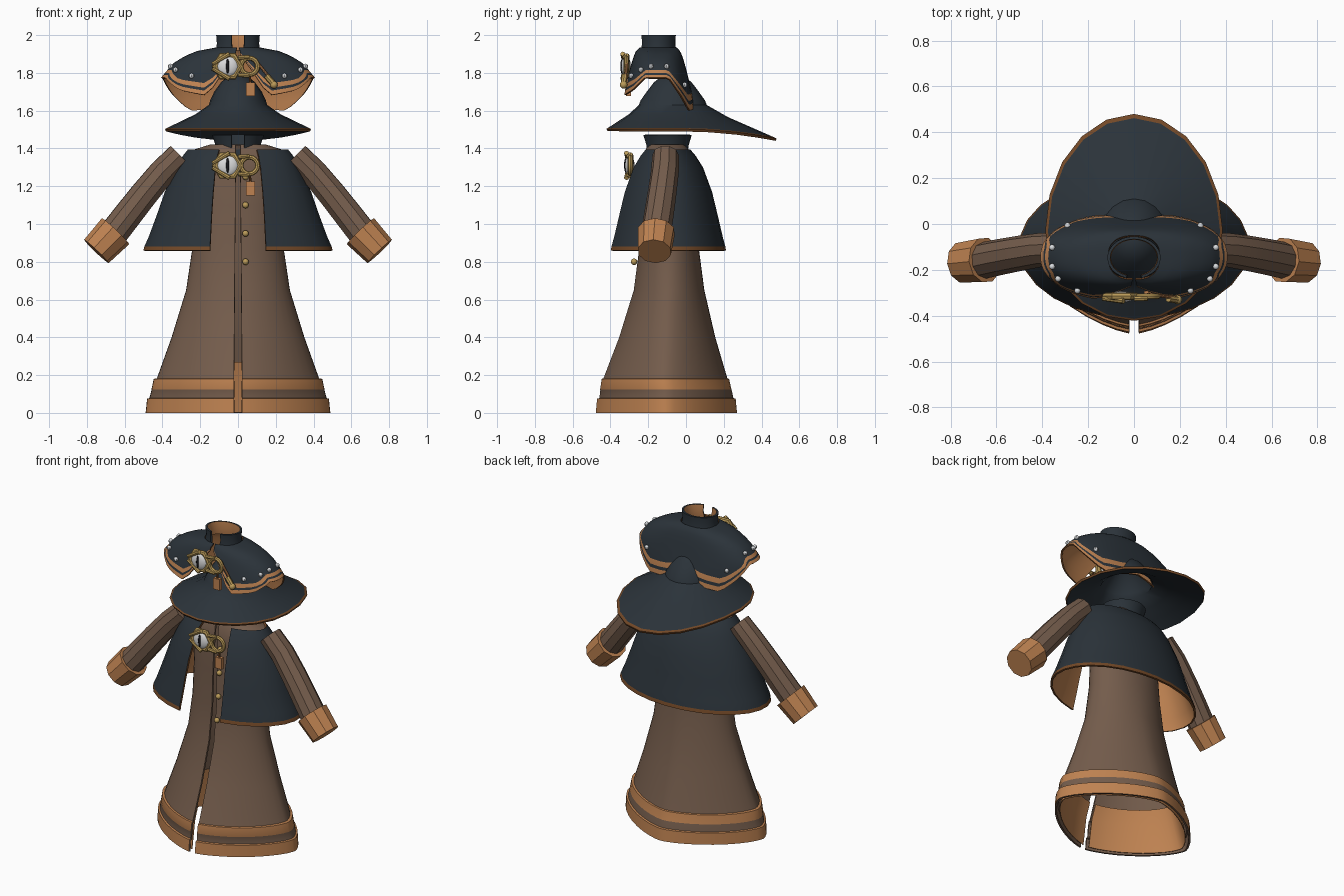
import bpy, bmesh, math
from mathutils import Vector

if "Cube" in bpy.data.objects:
    bpy.data.objects.remove(bpy.data.objects["Cube"])

def mat(name, rgb):
    m = bpy.data.materials.new(name)
    m.diffuse_color = (*rgb, 1)
    m.use_nodes = True
    m.node_tree.nodes["Principled BSDF"].inputs["Base Color"].default_value = m.diffuse_color
    return m

COAT = mat("brown_wool", (.175, .108, .072))
ORANGE = mat("orange_lining", (.52, .225, .083))
DARK = mat("dark_slate", (.024, .033, .042))
TRIM = mat("leather_trim", (.17, .065, .02))
GOLD = mat("old_gold", (.50, .33, .10))
WHITE = mat("eye_white", (.72, .72, .72))
BLACK = mat("pupil_black", (.008, .008, .01))
SILVER = mat("silver", (.68, .70, .72))

def smooth(ob, angle=35):
    bpy.ops.object.select_all(action='DESELECT')
    ob.select_set(True)
    bpy.context.view_layer.objects.active = ob
    for m in list(ob.modifiers):
        bpy.ops.object.modifier_apply(modifier=m.name)
    bpy.ops.object.shade_smooth_by_angle(angle=math.radians(angle))

def spow(v, e):
    return math.copysign(abs(v) ** e, v)

def sheet(name, f, n, rows, mats, row_mat, thick=.012):
    """Cloth from f(u, row), bottom row first. First slot is the rim, last slot the lining."""
    bm = bmesh.new()
    g = [[bm.verts.new(f(i / n, j)) for i in range(n + 1)] for j in range(rows)]
    for j in range(rows - 1):
        for i in range(n):
            fc = bm.faces.new((g[j][i], g[j][i + 1], g[j + 1][i + 1], g[j + 1][i]))
            fc.material_index = row_mat[j] if j < len(row_mat) else row_mat[-1]
    bmesh.ops.remove_doubles(bm, verts=bm.verts[:], dist=1e-5)
    me = bpy.data.meshes.new(name)
    bm.to_mesh(me)
    bm.free()
    for m in mats:
        me.materials.append(m)
    ob = bpy.data.objects.new(name, me)
    bpy.context.collection.objects.link(ob)
    s = ob.modifiers.new("thickness", 'SOLIDIFY')
    s.thickness, s.offset = thick, -1
    s.material_offset, s.material_offset_rim = 20, -20
    smooth(ob)
    return ob

def robe(name, rings, mats, row_mat, n=32, thick=.012, flare=0):
    """Open-fronted loft; ring = z, centre y, radius x, radius y, half gap. Flare pulls the hem into folds."""
    def f(u, j):
        z, cy, rx, ry, gap = rings[j]
        e = 1 + flare * max(0, 1 - z / .87)
        a = math.asin((gap / rx) ** (1 / e))
        t = a + u * (2 * math.pi - 2 * a)
        return (rx * spow(math.sin(t), e), cy - ry * spow(math.cos(t), e), z)
    return sheet(name, f, n, len(rings), mats, row_mat, thick)

def finish(name, m, scale=(1, 1, 1)):
    ob = bpy.context.object
    ob.name = name
    ob.scale = scale
    ob.data.materials.append(m)
    smooth(ob)
    return ob

def ball(name, p, r, m, scale=(1, 1, 1), seg=12):
    bpy.ops.mesh.primitive_uv_sphere_add(segments=seg, ring_count=8, radius=r, location=p)
    return finish(name, m, scale)

def rod(name, a, b, r1, r2, m, n=12):
    a, b = Vector(a), Vector(b)
    d = b - a
    bpy.ops.mesh.primitive_cone_add(vertices=n, radius1=r1, radius2=r2, depth=d.length,
                                    location=(a + b) / 2, rotation=d.to_track_quat('Z', 'Y').to_euler())
    return finish(name, m)

def tube(name, pts, m):
    """Bent tube; point = x, y, z, radius."""
    cu = bpy.data.curves.new(name, 'CURVE')
    cu.dimensions, cu.bevel_depth, cu.bevel_resolution, cu.use_fill_caps = '3D', 1, 3, True
    sp = cu.splines.new('POLY')
    sp.points.add(len(pts) - 1)
    for p, (x, y, z, r) in zip(sp.points, pts):
        p.co, p.radius = (x, y, z, 1), r
    ob = bpy.data.objects.new(name, cu)
    bpy.context.collection.objects.link(ob)
    bpy.ops.object.select_all(action='DESELECT')
    ob.select_set(True)
    bpy.context.view_layer.objects.active = ob
    bpy.ops.object.convert(target='MESH')
    finish(name, m)

# Long coat with banded, folded hem
FLARE = .36
coat = [(0, -.105, .49, .375, .022), (.075, -.105, .482, .368, .022),
        (.078, -.105, .470, .356, .022), (.12, -.107, .459, .349, .022),
        (.123, -.108, .459, .349, .022), (.18, -.11, .447, .338, .022),
        (.183, -.11, .43, .329, .022), (.4, -.1, .352, .255, .02),
        (.65, -.09, .275, .187, .018), (.87, -.09, .242, .158, .016), (1.1, -.095, .23, .145, .014),
        (1.3, -.1, .25, .13, .012), (1.385, -.1, .262, .118, .012), (1.42, -.1, .15, .1, .012)]
robe("coat", coat, [COAT, ORANGE, COAT], [1, 1, 0, 0, 1, 1, 0], 40, flare=FLARE)
robe("coat_lining", [(z, cy, rx - .017, ry - .017, .022) for z, cy, rx, ry in
     [(.004, -.105, .475, .36), (.18, -.11, .428, .327), (.27, -.106, .395, .296)]],
     [ORANGE], [0], 40, thick=.004, flare=FLARE)
robe("coat_collar", [(1.35, -.1, .115, .105, .03), (1.42, -.1, .12, .115, .035),
                     (1.47, -.1, .138, .13, .035)], [DARK], [0])

# Elbow-length cape
robe("cape", [(.86, -.1, .503, .312, .148), (.882, -.1, .497, .308, .148), (.93, -.1, .475, .295, .146),
              (1.05, -.1, .43, .267, .14), (1.17, -.1, .388, .238, .132), (1.3, -.1, .325, .19, .12),
              (1.36, -.1, .293, .152, .11), (1.395, -.1, .265, .122, .1)],
     [TRIM, DARK, ORANGE], [0, 1], 24, thick=.012)

# Sleeves and cuffs
for s, side in ((1, "left"), (-1, "right")):
    tube(side + "_sleeve", [(s * .31, -.108, 1.365, .07), (s * .40, -.112, 1.275, .074),
                            (s * .5, -.128, 1.155, .077), (s * .59, -.145, 1.04, .079),
                            (s * .66, -.16, .95, .08)], COAT)
    rod(side + "_cuff", (s * .648, -.157, .962), (s * .75, -.167, .855), .1, .09, ORANGE, 10)

# Wide hat: egg-shaped brim stretched to the back, with a low crown
def hat(u, j):
    t = u * 2 * math.pi
    s, c = math.sin(t), math.cos(t)
    crown = [(1.63, .155, .18), (1.655, .147, .17), (1.70, .126, .138), (1.75, .09, .1),
             (1.785, .05, .055), (1.795, 0, 0)]
    if j > 3:
        z, rx, ry = crown[j - 4]
        return (rx * s, -.07 - ry * c, z)
    k = (0, .05, .35, .7)[j]
    ex, ey = .387 * s, -.03 - c * (.392 if c > 0 else .51)
    ez = 1.503 - .05 * max(0, -c) ** 2
    bx, by = .155 * s, -.07 - .18 * c
    return (ex + (bx - ex) * k, ey + (by - ey) * k, ez + (1.615 - ez) * k)
sheet("hat", hat, 20, 10, [TRIM, DARK], [0, 1], .014)

# Shoulder capelet with pointed, banded hem
def lookup(table, v):
    for a, b in zip(table, table[1:]):
        if v <= b[0]:
            k = max(0, (v - a[0]) / (b[0] - a[0]))
            return [p + (q - p) * k for p, q in zip(a[1:], b[1:])]
    return table[-1][1:]

HEM = [(0, 1.915), (18, 1.68), (45, 1.71), (68, 1.775), (105, 1.775), (145, 1.60), (165, 1.61), (180, 1.65)]
SHAPE = [(1.59, .40, .19), (1.68, .412, .178), (1.77, .412, .155), (1.85, .345, .135),
         (1.89, .28, .122), (1.915, .22, .112), (1.935, .113, .092)]
ROWS = (0, .09, .15, .25, .38, .5, .65, .78, .88, .95, 1)

def capelet_point(deg, s, lift=0):
    t = math.radians(deg)
    h = lookup(HEM, deg if deg <= 180 else 360 - deg)[0]
    z = h + (1.935 - h) * s
    rx, ry = lookup(SHAPE, z)
    x, y = spow(math.sin(t), .82), spow(math.cos(t), .82)
    return ((rx + lift) * x, -.142 - (ry + lift) * y * (1.1 if y > 0 else 1), z + lift * .5)
sheet("capelet", lambda u, j: capelet_point(1.5 + 357 * u, ROWS[j]), 54, len(ROWS),
      [TRIM, DARK, ORANGE, ORANGE], [2, 1, 2, 1], .01)
robe("capelet_collar", [(1.92, -.147, .118, .095, .03), (1.955, -.147, .112, .09, .035),
                        (2.0, -.147, .116, .093, .035)], [DARK, DARK, ORANGE], [1], 24)

# Silver studs around the capelet
for d in (33, 58, 78, 102, 140):
    for a in (d, 360 - d):
        ball("stud", capelet_point(a, .36, .004), .014, SILVER, seg=8)

# Eye brooch with ring and hanging tag, on capelet and on cape
for y, z in ((-.315, 1.835), (-.295, 1.31)):
    bpy.ops.mesh.primitive_torus_add(major_segments=6, minor_segments=8, major_radius=.064, minor_radius=.016,
                                     location=(-.055, y, z), rotation=(math.pi / 2, 0, 0))
    finish("brooch_rim", GOLD, (1.05, 1, 1))
    ball("brooch_eye", (-.055, y - .003, z), .057, WHITE, (1, .45, 1), 16)
    ball("brooch_pupil", (-.055, y - .023, z), .04, BLACK, (.22, .25, 1))
    for k in (-1, 1):
        rod("brooch_lid", (-.135, y - .01, z + k * .012), (-.045, y - .02, z + k * .066), .01, .013, GOLD, 8)
        rod("brooch_clasp", (.0, y - .01, z + k * .045), (.06, y - .01, z + k * .05), .012, .01, GOLD, 8)
    bpy.ops.mesh.primitive_torus_add(major_segments=16, minor_segments=8, major_radius=.044, minor_radius=.013,
                                     location=(.06, y, z), rotation=(math.pi / 2, 0, 0))
    finish("brooch_ring", GOLD)
    rod("tag_cord", (.062, y + .01, z - .04), (.066, y + .01, z - .09), .006, .006, TRIM, 8)
    bpy.ops.mesh.primitive_cube_add(size=1, location=(.066, y + .01, z - .122))
    finish("brooch_tag", ORANGE, (.046, .025, .072))

# Cord with gold toggle on the capelet edge
rod("capelet_cord", (.09, -.31, 1.87), (.2, -.325, 1.735), .007, .007, ORANGE, 8)
rod("capelet_toggle", (.15, -.325, 1.785), (.185, -.33, 1.745), .016, .016, GOLD, 8)
ball("toggle_end", (.19, -.33, 1.737), .02, GOLD)

# Coat buttons
for z, y in ((1.25, -.24), (1.1, -.25), (.95, -.26), (.8, -.275)):
    ball("button", (.04, y, z), .017, GOLD)
